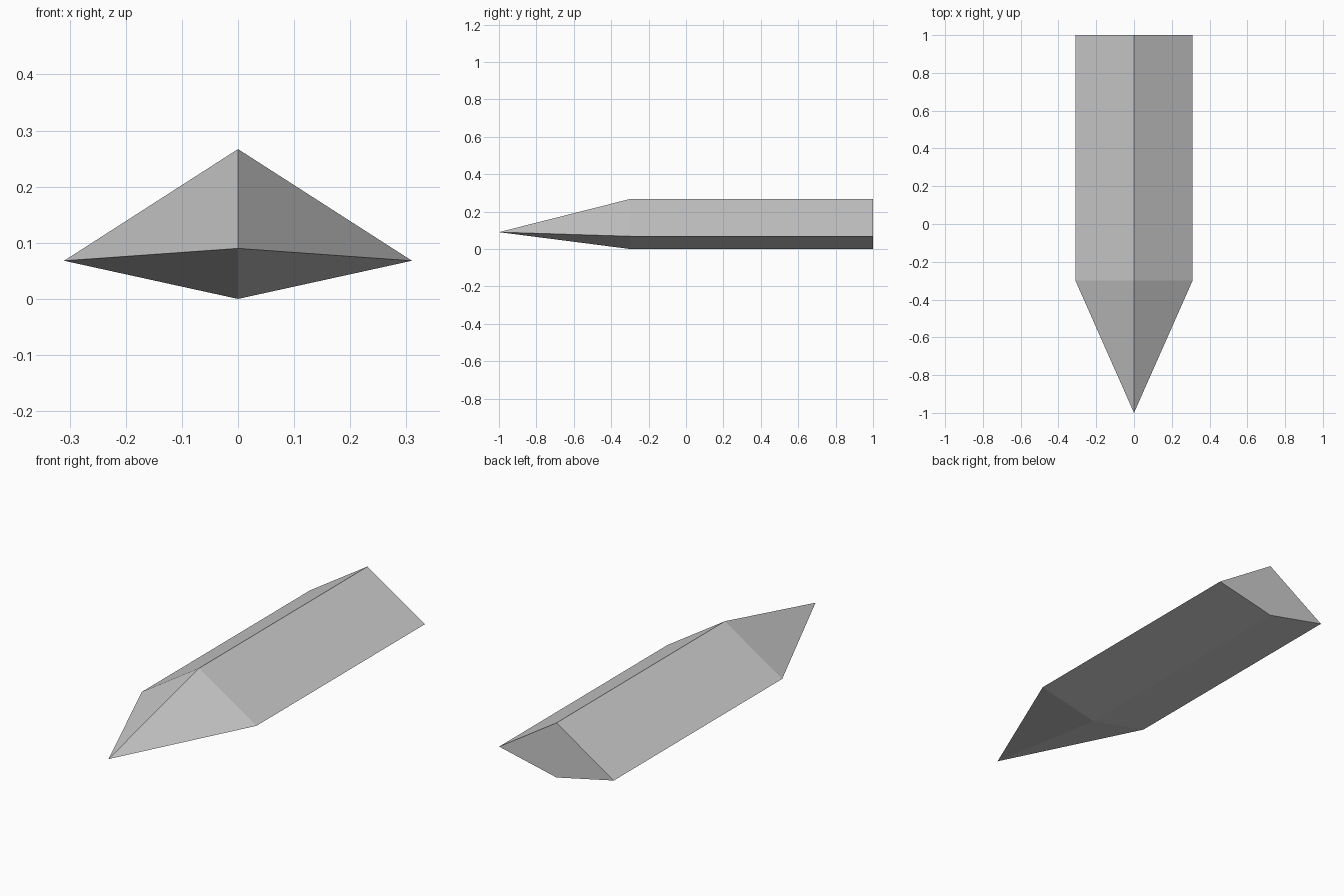
import bpy
import bmesh
from mathutils import Vector

cube = bpy.data.objects.get("Cube")
if cube:
    bpy.data.objects.remove(cube, do_unlink=True)


def make_material(name, color):
    mat = bpy.data.materials.new(name)
    mat.use_nodes = True
    mat.diffuse_color = color
    mat.node_tree.nodes["Principled BSDF"].inputs["Base Color"].default_value = color
    return mat


# Kite cross-section (x, z), swept from the shoulder to the back
PROFILE = [(0, 0), (0.31, 0.068), (0, 0.267), (-0.31, 0.068)]
SHOULDER_Y, BACK_Y = -0.3, 1.0
TIP = Vector((0, -1, 0.09))

bm = bmesh.new()

# Straight body with a flat back
shoulder = [bm.verts.new((x, SHOULDER_Y, z)) for x, z in PROFILE]
section = bm.faces.new(shoulder)
back = bmesh.ops.extrude_face_region(bm, geom=[section], use_keep_orig=True)["geom"]
back_verts = [v for v in back if isinstance(v, bmesh.types.BMVert)]
bmesh.ops.translate(bm, verts=back_verts, vec=(0, BACK_Y - SHOULDER_Y, 0))

# Pointed nose replaces the front section face
bmesh.ops.delete(bm, geom=[section], context="FACES_ONLY")
tip = bm.verts.new(TIP)
for i, v in enumerate(shoulder):
    bm.faces.new((v, shoulder[(i + 1) % len(shoulder)], tip))

bmesh.ops.recalc_face_normals(bm, faces=bm.faces)
mesh = bpy.data.meshes.new("pointed_bar")
bm.to_mesh(mesh)
bm.free()

bar = bpy.data.objects.new("pointed_bar", mesh)
bpy.context.collection.objects.link(bar)
mesh.materials.append(make_material("plain_grey", (0.6, 0.6, 0.6, 1)))
